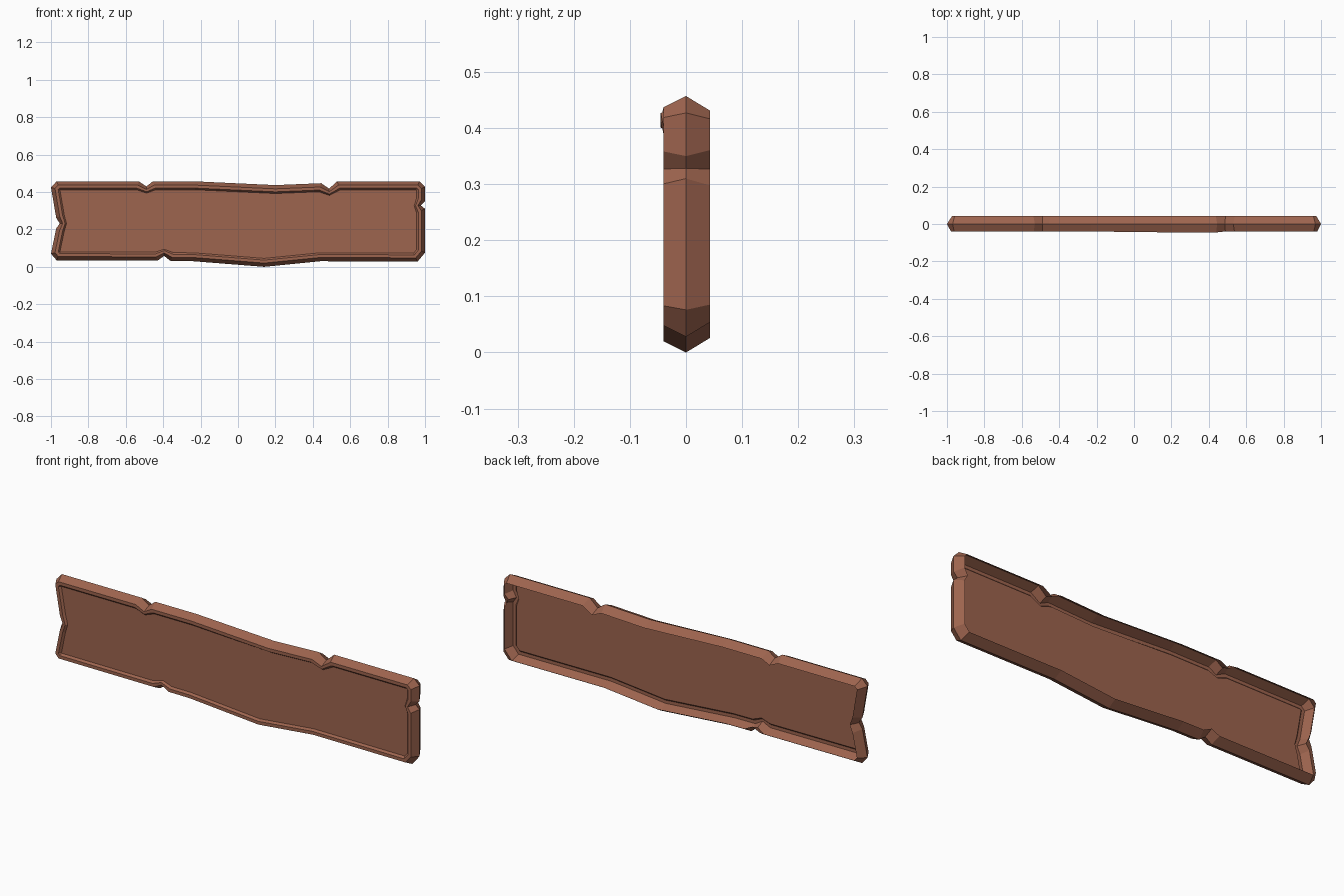
import bpy, bmesh
from mathutils import Vector

if "Cube" in bpy.data.objects:
    bpy.data.objects.remove(bpy.data.objects["Cube"])

wood = bpy.data.materials.new("reddish brown wood")
wood.diffuse_color = (0.34, 0.128, 0.077, 1)
wood.use_nodes = True
wood.node_tree.nodes["Principled BSDF"].inputs["Base Color"].default_value = wood.diffuse_color

# plank silhouette (x, z), clockwise from the upper left, with chipped notches
outline = [(-1, .425), (-.97, .457), (-.53, .457), (-.49, .43), (-.455, .457),
           (-.23, .457), (.2, .437), (.445, .447), (.487, .418), (.53, .457),
           (.97, .457), (1, .427), (1, .35), (.978, .328), (1, .31),
           (1, .076), (.96, .028), (.44, .03), (.14, 0), (-.24, .03),
           (-.36, .031), (-.395, .058), (-.43, .033), (-.97, .035),
           (-1, .07), (-.972, .205), (-.953, .232), (-.972, .262)]


def inset(points, d):
    """Move every edge inward by d; notch tips move a little less."""
    pts = [Vector(p) for p in points]
    out = []
    for i, p in enumerate(pts):
        a = (p - pts[i - 1]).normalized()
        b = (pts[(i + 1) % len(pts)] - p).normalized()
        na, nb = Vector((a.y, -a.x)), Vector((b.y, -b.x))
        if a.x * b.y - a.y * b.x > .6:
            out.append(p + (na + nb).normalized() * d * .8)
        else:
            out.append(p + (na + nb) * d / (1 + na.dot(nb)))
    return out


bm = bmesh.new()


def ring(d, y, bulge=0):
    """Outline loop at depth y; the upper middle may bulge forward."""
    return [bm.verts.new((p.x, y - (bulge if q[1] > .4 and -.2 < q[0] < .46 else 0), p.y))
            for p, q in zip(inset(outline, d), outline)]


# cross-section: front panel, front rim, central ridge, open back edge
section = [(.045, -.03, 0), (.036, -.04, .005), (.02, -.04, .005), (0, 0, 0), (.026, .043, 0)]
rings = [ring(*s) for s in section]
n = len(outline)
for r, s in zip(rings, rings[1:]):
    for i in range(n):
        j = (i + 1) % n
        bm.faces.new((r[i], r[j], s[j], s[i]))

# recessed front panel; the back is left open like a hollow shell
cap = bm.faces.new(rings[0][::-1])
bm.normal_update()
flip = cap.normal.y > 0
bmesh.ops.triangulate(bm, faces=[cap], ngon_method='EAR_CLIP')
bmesh.ops.recalc_face_normals(bm, faces=bm.faces)
if sum(f.normal.y * f.calc_area() for f in bm.faces) > 0:
    bmesh.ops.reverse_faces(bm, faces=bm.faces)

mesh = bpy.data.meshes.new("wooden_plank")
bm.to_mesh(mesh)
bm.free()
mesh.materials.append(wood)
plank = bpy.data.objects.new("wooden_plank", mesh)
bpy.context.collection.objects.link(plank)
